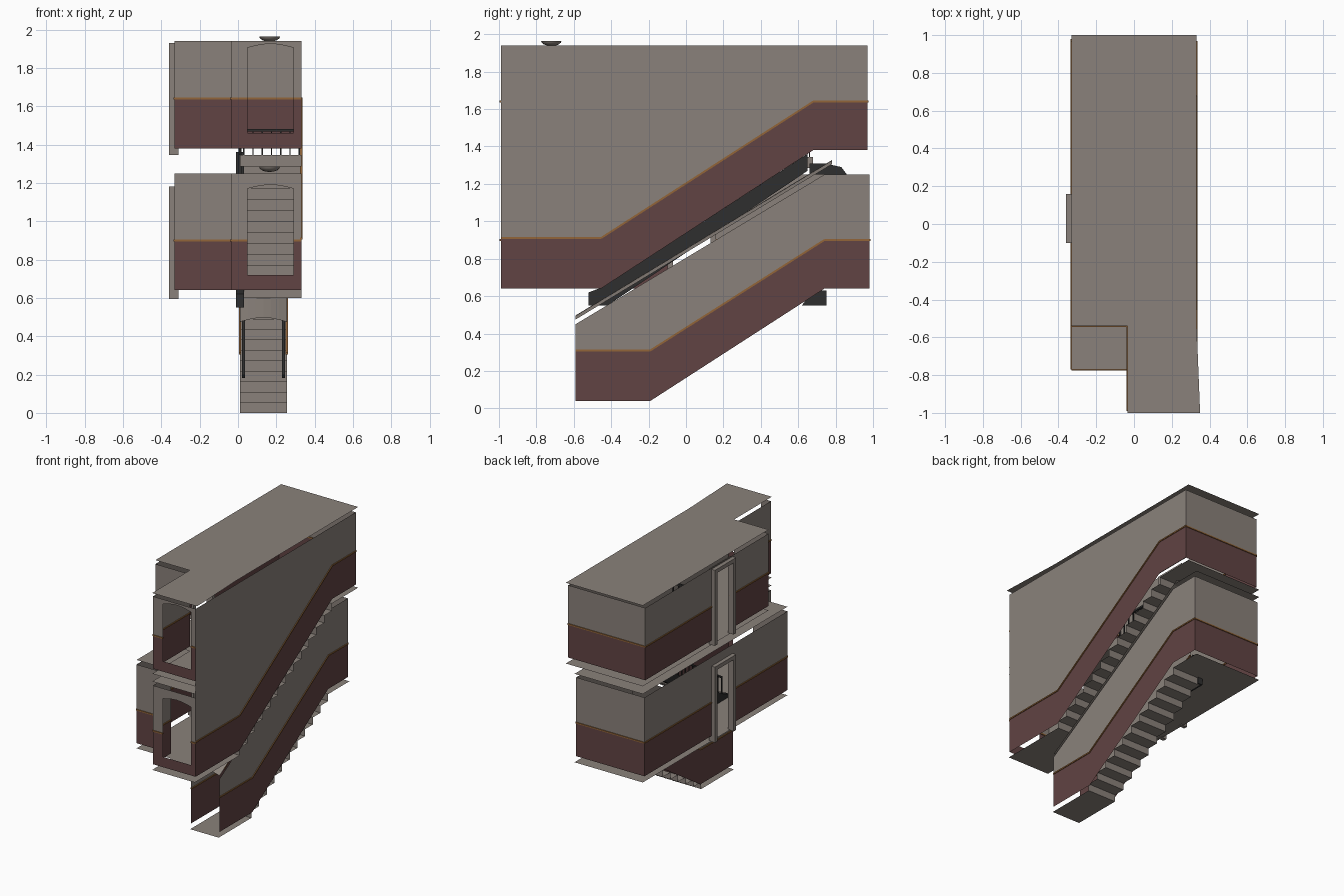
import bpy, bmesh, math
from mathutils import Vector

if "Cube" in bpy.data.objects:
    bpy.data.objects.remove(bpy.data.objects["Cube"])


def material(name, rgb):
    m = bpy.data.materials.new(name)
    m.diffuse_color = (*rgb, 1)
    m.use_nodes = True
    m.node_tree.nodes["Principled BSDF"].inputs["Base Color"].default_value = m.diffuse_color
    return m


PLASTER = material("warm grey plaster", (0.255, 0.222, 0.197))
RED = material("dark red paint", (0.12, 0.057, 0.056))
IRON = material("black iron", (0.028, 0.028, 0.028))
WOOD = material("brown wood", (0.29, 0.13, 0.04))


def make(name, polys, mat):
    bm = bmesh.new()
    for p in polys:
        bm.faces.new([bm.verts.new(v) for v in p])
    bmesh.ops.remove_doubles(bm, verts=bm.verts, dist=1e-5)
    me = bpy.data.meshes.new(name)
    bm.to_mesh(me)
    bm.free()
    me.materials.append(mat)
    ob = bpy.data.objects.new(name, me)
    bpy.context.collection.objects.link(ob)
    return ob


def place(axis, c, u, z):
    return (c, u, z) if axis == 'x' else (u, c, z)


def beam(p, q, w, h):
    """Six quads of a bar from p to q, w across and h high."""
    p, q = Vector(p), Vector(q)
    d = (q - p).normalized()
    s = d.cross(Vector((0, 0, 1)))
    s = s.normalized() if s.length > 1e-4 else Vector((1, 0, 0))
    u = s.cross(d)
    ring = [s * a * w / 2 + u * b * h / 2 for a, b in ((-1, -1), (1, -1), (1, 1), (-1, 1))]
    a, b = [p + r for r in ring], [q + r for r in ring]
    return [a[::-1], b] + [[a[i], a[(i + 1) % 4], b[(i + 1) % 4], b[i]] for i in range(4)]


def rect(x0, x1, y0, y1, z):
    return [(x0, y0, z), (x1, y0, z), (x1, y1, z), (x0, y1, z)]


def band(axis, c, us, lo, hi):
    return [[place(axis, c, us[i], lo[i]), place(axis, c, us[i + 1], lo[i + 1]),
             place(axis, c, us[i + 1], hi[i + 1]), place(axis, c, us[i], hi[i])]
            for i in range(len(us) - 1)]


def wall(name, axis, c, us, lo, mid, hi):
    """Sheet wall: red below, plaster above, wooden moulding on the border."""
    make(name + "_dado", band(axis, c, us, lo, mid), RED)
    make(name + "_plaster", band(axis, c, us, mid, hi), PLASTER)
    make(name + "_moulding", sum((beam(place(axis, c, us[i], mid[i]), place(axis, c, us[i + 1], mid[i + 1]),
         0.012, 0.010) for i in range(len(us) - 1)), []), WOOD)


def flat_wall(name, axis, c, u0, u1, zs):
    wall(name, axis, c, (u0, u1), *[(z, z) for z in zs])


LOW, UP = (0.64, 0.90, 1.25), (1.38, 1.64, 1.94)   # bottom, border, top of each storey

# right hand walls following the stairs
FLIGHT = ((0.04, 0.04, 0.64, 0.64), (0.31, 0.31, 0.90, 0.90), (0.45, 0.69, 1.25, 1.25))
wall("lower_right_wall", 'x', 0.255, (-0.59, -0.19, 0.74, 0.98), *FLIGHT)
wall("lower_inner_wall", 'x', 0.01, (-0.59, -0.19, 0.64), *[
    (a, b, b + (c - b) * 0.83 / 0.93) for a, b, c, _ in FLIGHT])
wall("upper_right_wall", 'x', 0.33, (-0.99, -0.455, 0.68, 0.97),
     (0.64, 0.64, 1.38, 1.38), (0.91, 0.91, 1.64, 1.64), (1.94,) * 4)

# back walls, set back front walls and returns beside the front bay
flat_wall("lower_back_wall", 'y', 0.98, -0.33, 0.255, LOW)
flat_wall("upper_back_wall", 'y', 0.97, -0.33, 0.33, UP)
flat_wall("lower_set_back_wall", 'y', -0.77, -0.33, -0.035, LOW)
flat_wall("upper_set_back_wall", 'y', -0.54, -0.33, -0.035, UP)
flat_wall("lower_return_wall", 'x', -0.035, -0.99, -0.77, LOW)
flat_wall("upper_return_wall", 'x', -0.035, -0.99, -0.54, UP)

# left walls with doorways and projecting door frames
for tag, zs, y0, y1, f in (("lower", LOW, -0.77, 0.98, 0.595), ("upper", UP, -0.54, 0.97, 1.345)):
    top = f + 0.555
    flat_wall(tag + "_left_wall_front", 'x', -0.33, y0, -0.07, zs)
    flat_wall(tag + "_left_wall_back", 'x', -0.33, 0.13, y1, zs)
    make(tag + "_left_wall_lintel", band('x', -0.33, (-0.07, 0.13), (top, top), (zs[2], zs[2])), PLASTER)
    frame = []
    for y in (-0.085, 0.145):
        frame += beam((-0.335, y, f), (-0.335, y, top + 0.03), 0.05, 0.03)
    frame += beam((-0.335, -0.1, top + 0.015), (-0.335, 0.16, top + 0.015), 0.05, 0.03)
    make(tag + "_door_frame", frame, PLASTER)

# front bay walls with arched openings
A, B, L, R, Y = 0.05, 0.29, -0.035, 0.33, -0.99
for tag, zs, sill, spring in (("lower", LOW, 0.72, 1.17), ("upper", UP, 1.46, 1.905)):
    flat_wall(tag + "_front_left_pier", 'y', Y, L, A, zs)
    flat_wall(tag + "_front_right_pier", 'y', Y, B, R, zs)
    make(tag + "_front_sill", band('y', Y, (A, B), (zs[0],) * 2, (sill,) * 2), RED)
    xs = [A + (B - A) * i / 8 for i in range(9)]
    arch = [spring + 0.02 * math.sin(math.pi * i / 8) for i in range(9)]
    make(tag + "_front_arch", band('y', Y, xs, arch, [zs[2]] * 9), PLASTER)

# floors and ceilings (thin sheets)
make("ground_floor", [rect(0.01, 0.255, -0.60, -0.20, 0)], PLASTER)
make("middle_floor", [rect(-0.33, 0.01, -0.77, 1.0, 0.60), rect(0.01, 0.255, 0.74, 1.0, 0.60),
                      rect(0.01, 0.33, -1.0, -0.45, 0.60), rect(-0.035, 0.01, -1.0, -0.77, 0.60)], PLASTER)
make("middle_ceiling", [rect(-0.33, 0.01, -0.77, 1.0, 1.285), rect(0.01, 0.255, 0.74, 1.0, 1.285),
                        rect(0.01, 0.33, -1.0, -0.30, 1.285), rect(-0.035, 0.01, -1.0, -0.77, 1.285)], PLASTER)
make("upper_floor", [rect(-0.33, 0.01, -0.54, 1.0, 1.345), rect(0.01, 0.33, 0.68, 1.0, 1.345),
                     rect(0.01, 0.33, -1.0, -0.30, 1.345), rect(-0.035, 0.01, -1.0, -0.54, 1.345)], PLASTER)
make("gallery_edge", band('y', -0.30, (0.01, 0.33), (1.285,) * 2, (1.345,) * 2)
     + band('x', 0.01, (-0.30, 0.68), (1.285,) * 2, (1.345,) * 2), PLASTER)
make("top_ceiling", [[(-0.33, -0.54, 1.97), (-0.035, -0.54, 1.97), (-0.035, -1, 1.97), (0.35, -1, 1.97),
                      (0.33, -0.5, 1.97), (0.33, 1.0, 1.97), (-0.33, 1.0, 1.97)]], PLASTER)


# stairs as folded sheets
def stairs(name, x0, x1, y0, y1, z0, z1, n):
    polys, rise, run = [], (z1 - z0) / n, (y1 - y0) / (n - 1)
    for i in range(n):
        y, z = y0 + i * run, z0 + i * rise
        polys.append([(x0, y, z), (x1, y, z), (x1, y, z + rise), (x0, y, z + rise)])
        if i < n - 1:
            polys.append(rect(x0, x1, y, y + run, z + rise))
    make(name, polys, PLASTER)


stairs("lower_stairs", 0.01, 0.255, -0.20, 0.74, 0, 0.60, 11)
stairs("upper_stairs", 0.01, 0.33, -0.45, 0.68, 0.60, 1.345, 13)

# shallow vaulted ceiling over the lower stairs
vx = [0.01 + 0.245 * i / 6 for i in range(7)]
vz = [0.022 * math.sin(math.pi * i / 6) for i in range(7)]
make("sloping_vault", [[(vx[i], -0.59, 0.475 + vz[i]), (vx[i + 1], -0.59, 0.475 + vz[i + 1]),
     (vx[i + 1], 0.78, 1.305 + vz[i + 1]), (vx[i], 0.78, 1.305 + vz[i])] for i in range(6)], PLASTER)


# iron stringers, newel blocks and railings
def prism(name, pts, x0, x1):
    a, b = [(x0, y, z) for y, z in pts], [(x1, y, z) for y, z in pts]
    n = len(pts)
    make(name, [a[::-1], b] + [[a[i], a[(i + 1) % n], b[(i + 1) % n], b[i]] for i in range(n)], IRON)


def railing(name, p, q, n, h=0.13):
    p, q, up = Vector(p), Vector(q), Vector((0, 0, h))
    polys = beam(p + up, q + up, 0.016, 0.014)
    for i in range(n):
        a = p.lerp(q, i / (n - 1))
        polys += beam(a, a + up, 0.007, 0.007)
    make(name, polys, IRON)


prism("upper_stringer", [(-0.52, 0.55), (-0.42, 0.55), (0.65, 1.27), (0.65, 1.36), (-0.44, 0.65), (-0.52, 0.62)], -0.01, 0.03)
prism("lower_newel", [(0.62, 0.55), (0.75, 0.55), (0.75, 0.63), (0.68, 0.63)], -0.01, 0.03)
prism("upper_newel", [(0.66, 1.25), (0.86, 1.25), (0.83, 1.29), (0.74, 1.31), (0.66, 1.31)], -0.01, 0.03)
railing("upper_stair_railing", (0.01, -0.45, 0.64), (0.01, 0.66, 1.355), 26)
railing("gallery_front_railing", (0.03, -0.30, 1.345), (0.32, -0.30, 1.345), 7)
railing("gallery_side_railing", (0.01, -0.30, 1.345), (0.01, 0.66, 1.345), 20)

# wall handrails in the lower flight
for tag, x in (("left", 0.028), ("right", 0.238)):
    make("lower_handrail_" + tag, beam((x, -0.25, 0.19), (x, 0.70, 0.80), 0.016, 0.02), IRON)

# ceiling lamps
for tag, z in (("middle", 1.285), ("top", 1.965)):
    bm = bmesh.new()
    bmesh.ops.create_uvsphere(bm, u_segments=16, v_segments=8, radius=1)
    bmesh.ops.delete(bm, geom=[v for v in bm.verts if v.co.z > 0.01], context='VERTS')
    for v in bm.verts:
        v.co = (0.165 + v.co.x * 0.055, -0.72 + v.co.y * 0.055, z + v.co.z * 0.028)
    me = bpy.data.meshes.new(tag + "_lamp")
    bm.to_mesh(me)
    bm.free()
    me.materials.append(PLASTER)
    me.shade_smooth()
    bpy.context.collection.objects.link(bpy.data.objects.new(tag + "_ceiling_lamp", me))
